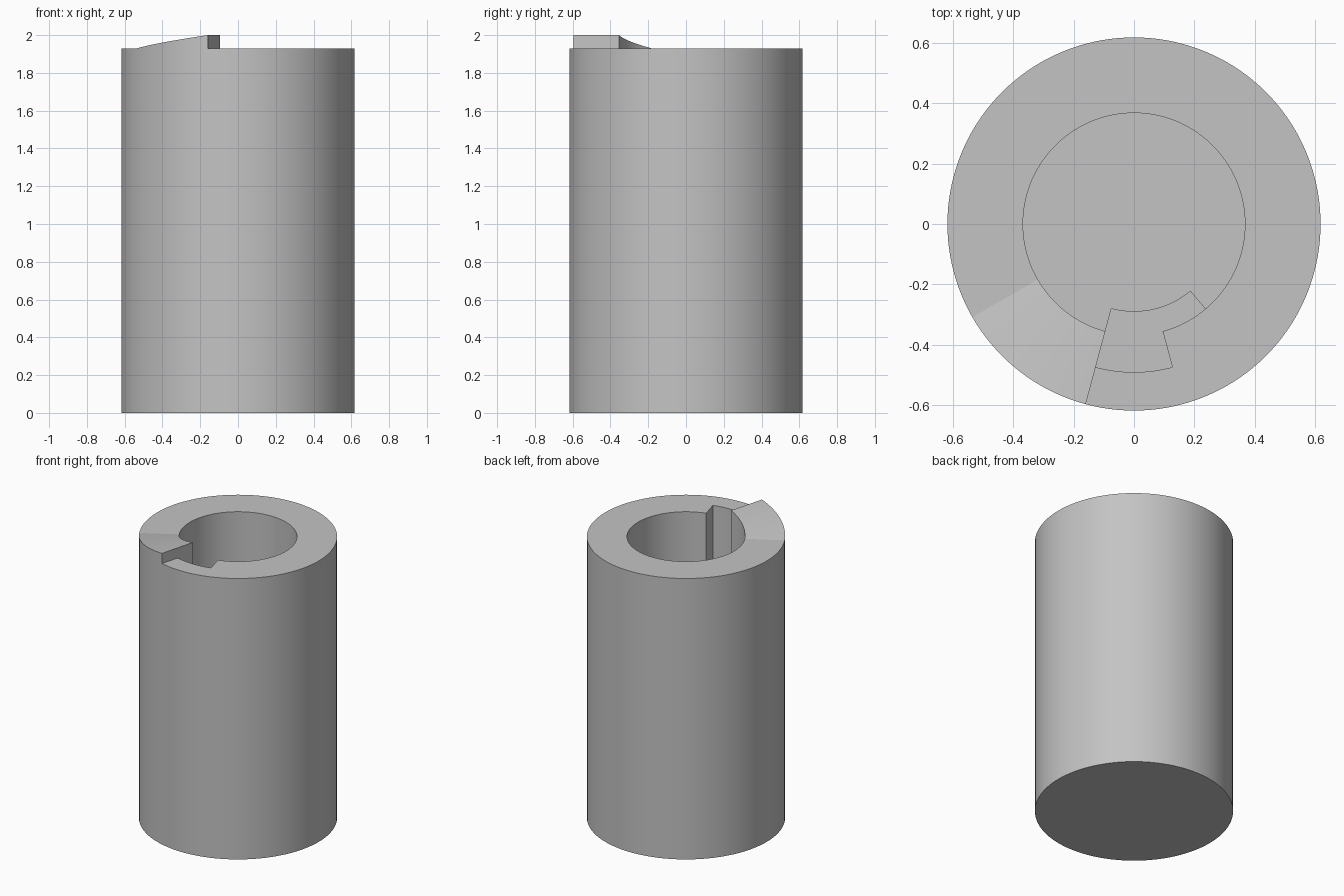
import bpy, bmesh, math
from mathutils import Vector

default = bpy.data.objects.get("Cube")
if default:
    bpy.data.objects.remove(default, do_unlink=True)

OUTER, BORE, KEY_IN, KEY_OUT = 0.617, 0.367, 0.29, 0.49
RIM, PEAK, FLOOR, GROOVE = 1.93, 2.0, 0.25, 0.12
RAMP_START, RAMP_END = -150, -105
STEPS = 144

steel = bpy.data.materials.new("steel grey")
steel.use_nodes = True
grey = (0.55, 0.55, 0.55, 1)
steel.diffuse_color = grey
steel.node_tree.nodes["Principled BSDF"].inputs["Base Color"].default_value = grey


def make_object(name, bm):
    bmesh.ops.recalc_face_normals(bm, faces=bm.faces)
    mesh = bpy.data.meshes.new(name)
    bm.to_mesh(mesh)
    bm.free()
    mesh.materials.append(steel)
    obj = bpy.data.objects.new(name, mesh)
    bpy.context.collection.objects.link(obj)
    return obj


def lathe(profile, start, end, steps, closed=False):
    """Spin a radius/height profile about z between two angles in degrees."""
    bm = bmesh.new()
    a = math.radians(start)
    verts = [bm.verts.new((r * math.cos(a), r * math.sin(a), z)) for r, z in profile]
    pairs = list(zip(verts, verts[1:])) + ([(verts[-1], verts[0])] if closed else [])
    edges = [bm.edges.new(p) for p in pairs]
    first = bm.faces.new(verts) if closed else None
    out = bmesh.ops.spin(bm, geom=verts + edges, cent=(0, 0, 0), axis=(0, 0, 1),
                         angle=math.radians(end - start), steps=steps)
    if closed:
        bm.faces.new([v for v in out["geom_last"] if isinstance(v, bmesh.types.BMVert)])
    bmesh.ops.remove_doubles(bm, verts=bm.verts, dist=0.0001)
    return bm


def sector(name, start, end, low, high):
    box = [(KEY_IN, low), (KEY_OUT, low), (KEY_OUT, high), (KEY_IN, high)]
    return make_object(name, lathe(box, start, end, round((end - start) / 2.5), True))


# Blind sleeve
bm = lathe([(0, 0), (OUTER, 0), (OUTER, RIM), (BORE, RIM), (BORE, FLOOR), (0, FLOOR)],
           0, 360, STEPS)


# Helical ramp raised from the rim, ending in a sharp step
def angle(p):
    return math.degrees(math.atan2(p.y, p.x))


ramp = [f for f in bm.faces
        if all(abs(v.co.z - RIM) < 0.001 for v in f.verts)
        and RAMP_START < angle(f.calc_center_median()) < RAMP_END]
raised = bmesh.ops.extrude_face_region(bm, geom=ramp)["geom"]
for v in raised:
    if isinstance(v, bmesh.types.BMVert):
        t = (angle(v.co) - RAMP_START) / (RAMP_END - RAMP_START)
        v.co.z += (PEAK - RIM) * min(max(t, 0), 1)
bmesh.ops.remove_doubles(bm, verts=bm.verts, dist=0.0001)
sleeve = make_object("sleeve", bm)

# Vertical keyway and the locking groove turning sideways at its foot
cutters = [sector("keyway_cutter", RAMP_END, -75, GROOVE, PEAK + 0.2),
           sector("groove_cutter", RAMP_END, -50, GROOVE, FLOOR + 0.25)]
bpy.context.view_layer.objects.active = sleeve
sleeve.select_set(True)
for cutter in cutters:
    cutter.hide_render = True
    cut = sleeve.modifiers.new("cut", 'BOOLEAN')
    cut.operation, cut.solver, cut.object = 'DIFFERENCE', 'EXACT', cutter
    bpy.ops.object.modifier_apply(modifier=cut.name)
    bpy.data.objects.remove(cutter, do_unlink=True)

bpy.ops.object.shade_smooth_by_angle(angle=math.radians(25))
